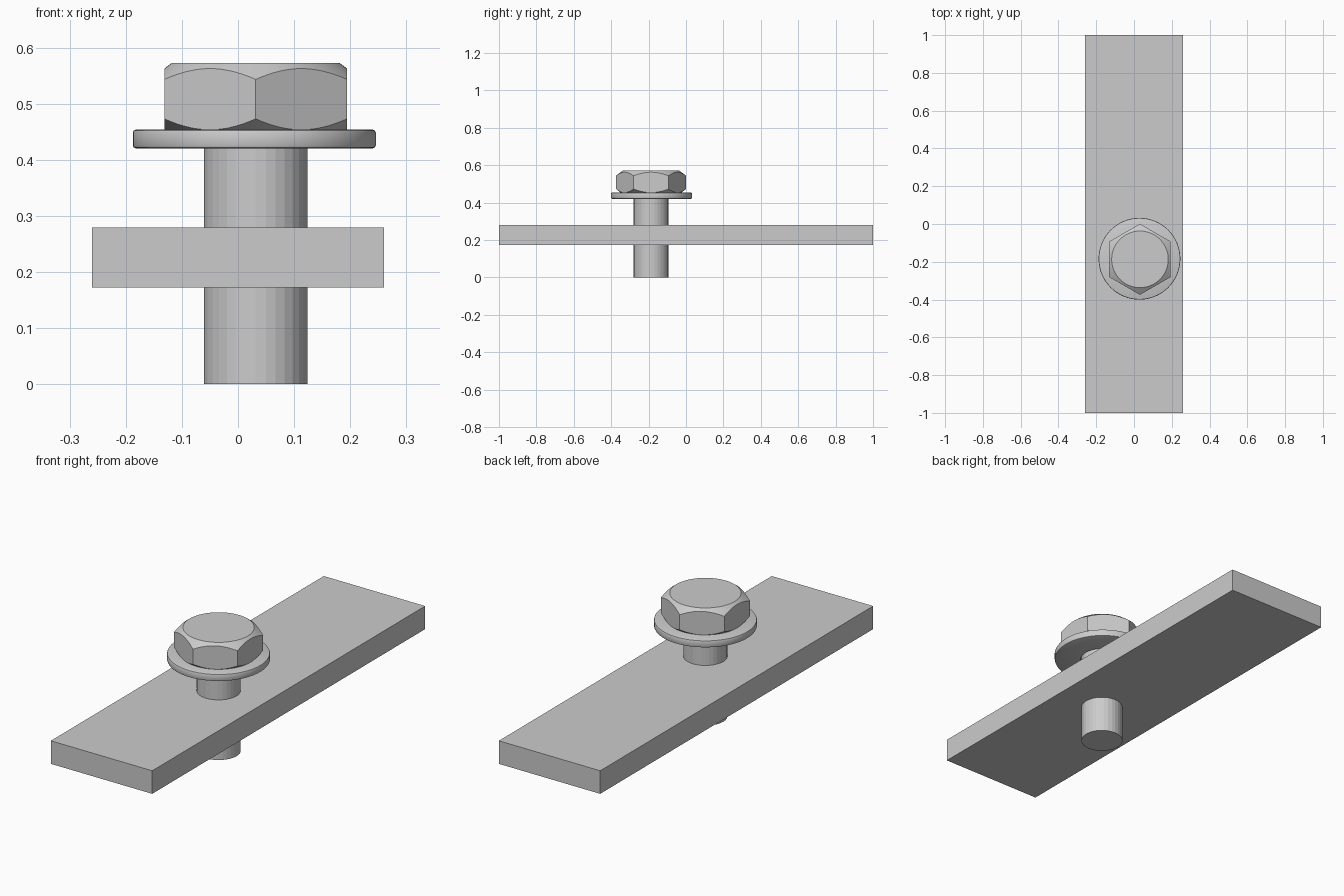
import bpy, bmesh, math

if "Cube" in bpy.data.objects:
    bpy.data.objects.remove(bpy.data.objects["Cube"])

BOLT = (0.0315, -0.187)
WASHER = (0.029, -0.184)


def make_object(name, bm, loc=(0, 0, 0)):
    bmesh.ops.recalc_face_normals(bm, faces=bm.faces)
    mesh = bpy.data.meshes.new(name)
    bm.to_mesh(mesh)
    bm.free()
    obj = bpy.data.objects.new(name, mesh)
    obj.location = loc
    bpy.context.collection.objects.link(obj)
    return obj


def lathe(name, profile, sides, xy, closed=False, turn=0.0):
    """Spin (radius, z) points round the z axis; cap the ends if open."""
    bm = bmesh.new()
    rings = []
    for r, z in profile:
        angles = [turn + 2 * math.pi * i / sides for i in range(sides)]
        rings.append([bm.verts.new((r * math.cos(a), r * math.sin(a), z)) for a in angles])
    pairs = list(zip(rings, rings[1:])) + ([(rings[-1], rings[0])] if closed else [])
    for lo, hi in pairs:
        for i in range(sides):
            j = (i + 1) % sides
            bm.faces.new((lo[i], lo[j], hi[j], hi[i]))
    if not closed:
        bm.faces.new(rings[0][::-1])
        bm.faces.new(rings[-1])
    return make_object(name, bm, (*xy, 0))


def smooth(obj, degrees):
    bpy.ops.object.select_all(action='DESELECT')
    obj.select_set(True)
    bpy.context.view_layer.objects.active = obj
    bpy.ops.object.shade_smooth_by_angle(angle=math.radians(degrees))


# Flat bar
bm = bmesh.new()
bmesh.ops.create_cube(bm, size=1)
bmesh.ops.scale(bm, verts=bm.verts, vec=(0.52, 2.0, 0.107))
make_object("flat_bar", bm, (0, 0, 0.2255))

# Bolt shaft
lathe("bolt_shaft", [(0.0925, 0), (0.0925, 0.46)], 32, BOLT)

# Washer ring with rounded rims
z0, z1, inner, outer, b = 0.4205, 0.4535, 0.1, 0.2165, 0.005
ring = [(inner, z0), (outer - b, z0), (outer - 0.3 * b, z0 + 0.3 * b), (outer, z0 + b),
        (outer, z1 - b), (outer - 0.3 * b, z1 - 0.3 * b), (outer - b, z1), (inner, z1)]
smooth(lathe("washer", ring, 64, WASHER, closed=True), 40)

# Hex head: prism trimmed by a double cone for the chamfered corners
head = lathe("hex_head", [(0.188, 0.4535), (0.188, 0.5725)], 6, BOLT, turn=math.pi / 6)
cone = [(0.16, 0.4513), (0.2, 0.4822), (0.2, 0.534), (0.1497, 0.5725), (0.14, 0.5799)]
cutter = lathe("chamfer_cutter", cone, 96, BOLT)
cutter.hide_render = True
trim = head.modifiers.new("chamfer", 'BOOLEAN')
trim.operation = 'INTERSECT'
trim.solver = 'EXACT'
trim.object = cutter
bpy.context.view_layer.objects.active = head
bpy.ops.object.modifier_apply(modifier="chamfer")
bpy.data.objects.remove(cutter, do_unlink=True)
smooth(head, 20)
